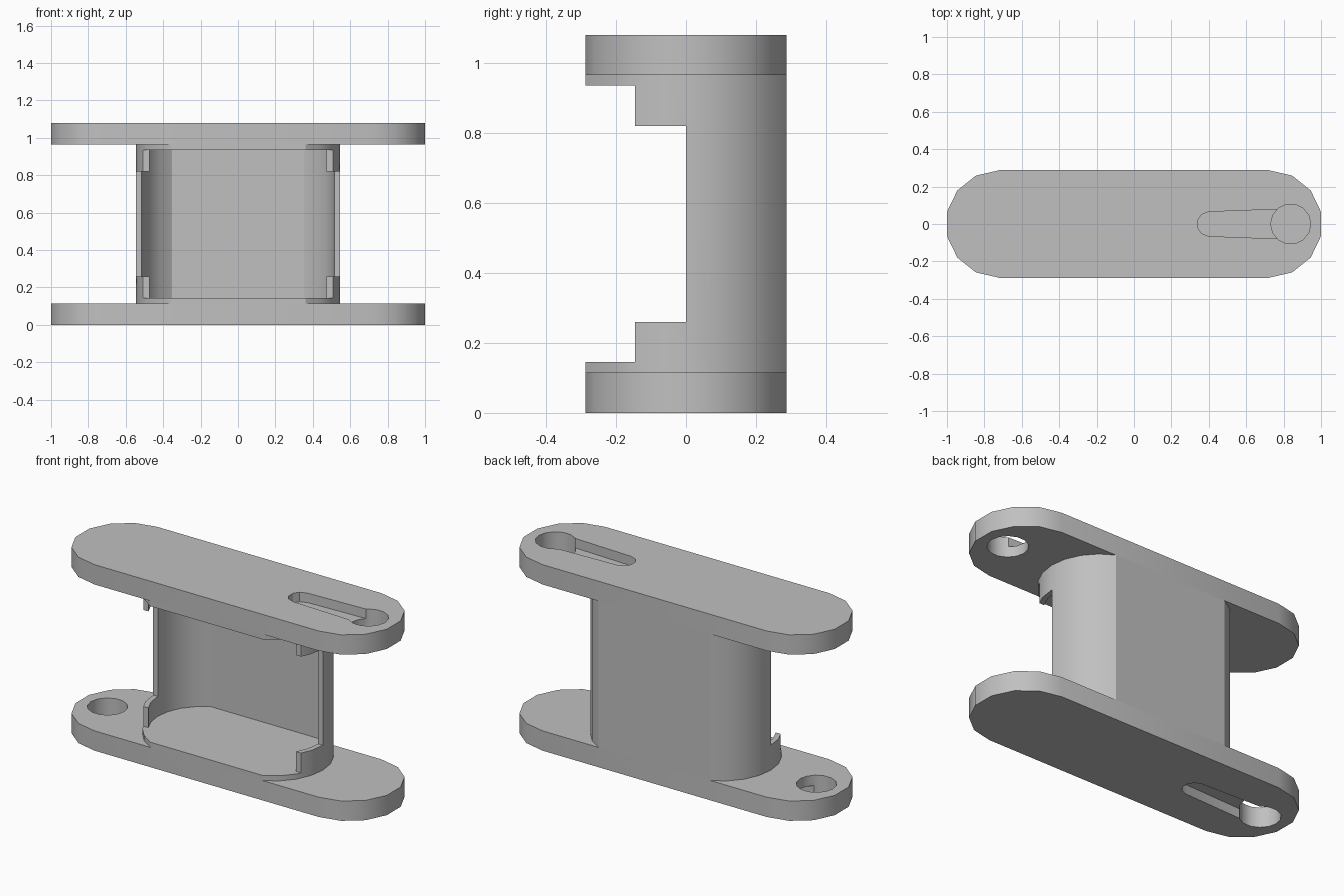
import bpy
import bmesh
from math import asin, cos, pi, sin
from mathutils import Matrix

HEIGHT = 1.08      # overall height
PLATE = 0.115      # end plate thickness
HALF_W = 0.2875    # half depth of plates and body
WALL = 0.03        # body wall thickness

cube = bpy.data.objects.get("Cube")
if cube:
    bpy.data.objects.remove(cube, do_unlink=True)

grey = bpy.data.materials.new("plain_grey")
grey.use_nodes = True
grey.diffuse_color = (0.53, 0.53, 0.53, 1)
grey.node_tree.nodes["Principled BSDF"].inputs["Base Color"].default_value = grey.diffuse_color


def prism(name, outline, z0, z1):
    """Extrude a flat outline between two heights."""
    bm = bmesh.new()
    face = bm.faces.new([bm.verts.new((x, y, z0)) for x, y in outline])
    top = bmesh.ops.extrude_face_region(bm, geom=[face])["geom"]
    verts = [v for v in top if isinstance(v, bmesh.types.BMVert)]
    bmesh.ops.translate(bm, verts=verts, vec=(0, 0, z1 - z0))
    bmesh.ops.recalc_face_normals(bm, faces=bm.faces)
    mesh = bpy.data.meshes.new(name)
    bm.to_mesh(mesh)
    bm.free()
    mesh.materials.append(grey)
    obj = bpy.data.objects.new(name, mesh)
    bpy.context.collection.objects.link(obj)
    return obj


def arc(cx, r, a0, a1, steps):
    angles = [a0 + (a1 - a0) * i / steps for i in range(steps + 1)]
    return [(cx + r * cos(a), r * sin(a)) for a in angles]


def rounded_bar(cx, r, half_w, steps):
    """Outline with a curved end on each side and straight long edges."""
    a = asin(half_w / r)
    end = arc(cx, r, -a, a, steps)
    return end + [(-x, -y) for x, y in end]


def rect(x, y0, y1):
    return [(-x, y0), (x, y0), (x, y1), (-x, y1)]


def activate(obj):
    bpy.ops.object.select_all(action="DESELECT")
    obj.select_set(True)
    bpy.context.view_layer.objects.active = obj


def cut(obj, cutter):
    cutter.hide_render = True
    mod = obj.modifiers.new("cut", "BOOLEAN")
    mod.operation = "DIFFERENCE"
    mod.solver = "EXACT"
    mod.object = cutter
    activate(obj)
    bpy.ops.object.modifier_apply(modifier=mod.name)
    bpy.data.objects.remove(cutter, do_unlink=True)


# Top plate with a through hole and a shallow keyhole slot on its outer side
top_plate = prism("top_plate", rounded_bar(0.72, HALF_W, HALF_W, 7), HEIGHT - PLATE, HEIGHT)
hole = arc(0.838, 0.107, 0, 2 * pi, 14)[:-1]
cut(top_plate, prism("hole_cutter", hole, 0.9, 1.2))
side = [(0.34, 0.02), (0.36, 0.05), (0.40, 0.065), (0.80, 0.08)]
slot = side + [(x, -y) for x, y in reversed(side)]
cut(top_plate, prism("slot_cutter", slot, HEIGHT - 0.055, 1.2))

# Bottom plate is the top plate turned half a revolution about the depth axis
bottom_plate = top_plate.copy()
bottom_plate.name = "bottom_plate"
bottom_plate.data = top_plate.data.copy()
bottom_plate.data.transform(Matrix.Translation((0, 0, HEIGHT)) @ Matrix.Rotation(pi, 4, "Y"))
bpy.context.collection.objects.link(bottom_plate)

# Hollow body, open at the front, with stepped corner tabs
low, high = PLATE, HEIGHT - PLATE
body = prism("holder_body", rounded_bar(0.229, 0.316, HALF_W, 8), low, high)
inner = rounded_bar(0.229, 0.316 - WALL, HALF_W - WALL, 8)
cut(body, prism("cavity_cutter", inner, low + WALL, high - WALL))
cut(body, prism("front_cutter", rect(0.7, -0.4, -0.145), low + WALL, high - WALL))
cut(body, prism("window_cutter", rect(0.7, -0.4, 0), 0.26, HEIGHT - 0.26))

for obj in (top_plate, bottom_plate, body):
    activate(obj)
    bpy.ops.object.shade_smooth_by_angle()
